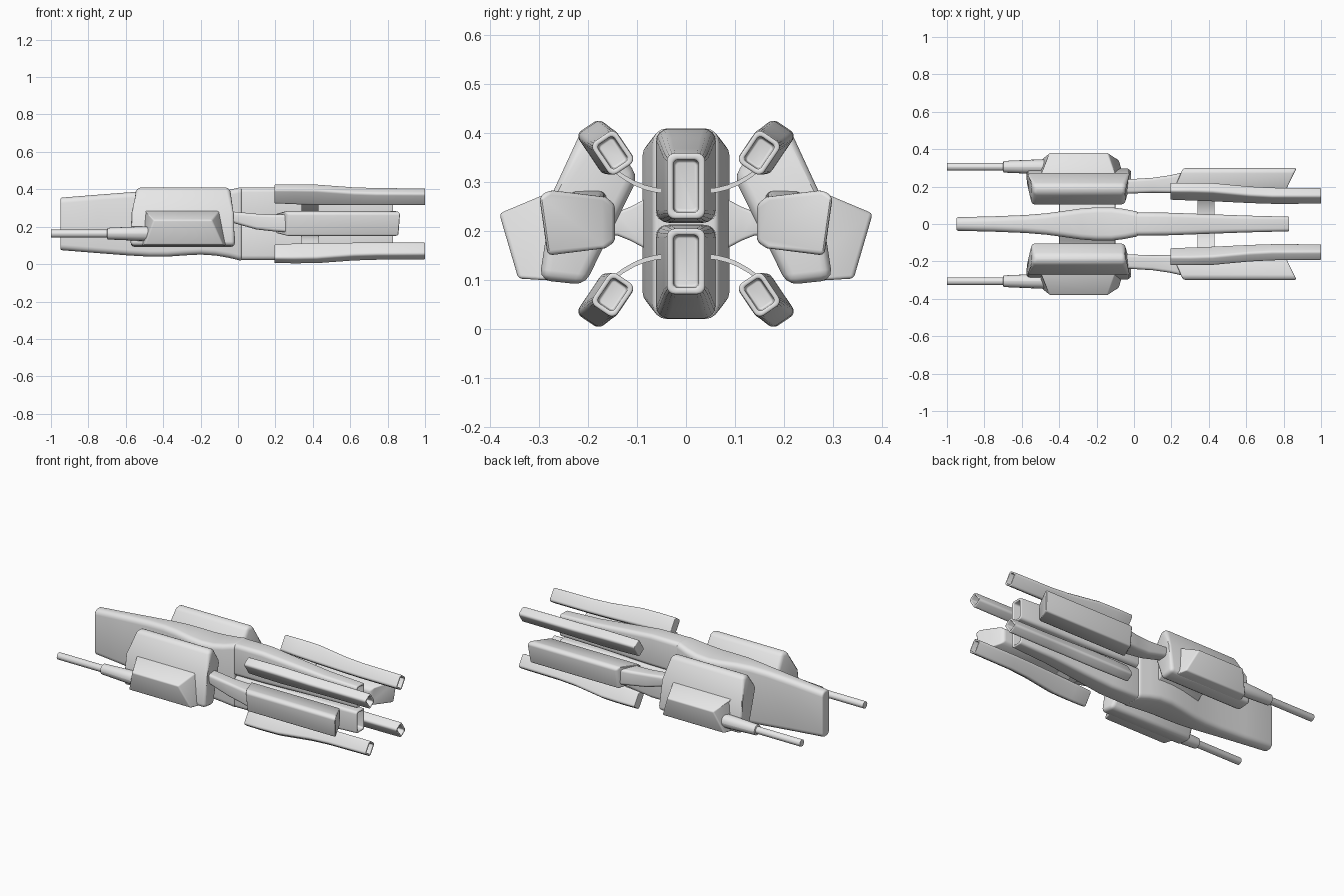
import bpy
import math

if "Cube" in bpy.data.objects:
    bpy.data.objects.remove(bpy.data.objects["Cube"], do_unlink=True)

MID = 0.215  # height of the horizontal symmetry plane

grey = bpy.data.materials.new("light_grey")
grey.use_nodes = True
grey.diffuse_color = (0.8, 0.8, 0.8, 1)
grey.node_tree.nodes["Principled BSDF"].inputs["Base Color"].default_value = (0.8, 0.8, 0.8, 1)


def finish(name, rings, bevel, mirror):
    """Skin a list of equal-length rings, then bevel, mirror and smooth."""
    n = len(rings[0])
    verts = [p for ring in rings for p in ring]
    faces = [list(range(n))[::-1], [len(verts) - n + i for i in range(n)]]
    for k in range(len(rings) - 1):
        for i in range(n):
            j = (i + 1) % n
            faces.append([k * n + i, k * n + j, k * n + n + j, k * n + n + i])
    mesh = bpy.data.meshes.new(name)
    mesh.from_pydata([(x, y, z - MID) for x, y, z in verts], [], faces)
    mesh.materials.append(grey)
    obj = bpy.data.objects.new(name, mesh)
    bpy.context.collection.objects.link(obj)
    obj.location.z = MID
    for o in bpy.context.selected_objects:
        o.select_set(False)
    obj.select_set(True)
    bpy.context.view_layer.objects.active = obj
    bpy.ops.object.mode_set(mode='EDIT')
    bpy.ops.mesh.select_all(action='SELECT')
    bpy.ops.mesh.normals_make_consistent(inside=False)
    bpy.ops.object.mode_set(mode='OBJECT')
    if bevel:
        b = obj.modifiers.new("bevel", 'BEVEL')
        b.width, b.segments, b.angle_limit = bevel, 3, math.radians(35)
        bpy.ops.object.modifier_apply(modifier=b.name)
    if mirror:
        m = obj.modifiers.new("mirror", 'MIRROR')
        m.use_axis = ('X' in mirror, 'Y' in mirror, 'Z' in mirror)
        m.use_mirror_merge = False
        bpy.ops.object.modifier_apply(modifier=m.name)
    bpy.ops.object.shade_smooth_by_angle(angle=math.radians(35))
    return obj


def ring(x, cy, cz, hy, hz, r, tilt=0, steps=4):
    """Rounded rectangle across the x axis, tilted about its centre."""
    r = min(r, hy, hz) * 0.999
    pts = []
    for q, (sy, sz) in enumerate([(1, 1), (-1, 1), (-1, -1), (1, -1)]):
        for s in range(steps + 1):
            a = math.radians(90) * (q + s / steps)
            y = sy * (hy - r) + r * math.cos(a)
            z = sz * (hz - r) + r * math.sin(a)
            pts.append((x, cy + y * math.cos(tilt) - z * math.sin(tilt),
                        cz + y * math.sin(tilt) + z * math.cos(tilt)))
    return pts


def loft(name, stations, bevel=0.0, mirror="", tilt=0):
    return finish(name, [ring(*s, tilt) for s in stations], bevel, mirror)


def prism(name, outline, bevel=0.0, mirror="Y"):
    """Outline points are (y, z, x start, x end)."""
    ends = [[(p[k], p[0], p[1]) for p in outline] for k in (2, 3)]
    return finish(name, ends, bevel, mirror)


# Central hull: narrow blade in front, swelling amidships
hull = [(-0.95, 0.036, 0.14), (-0.75, 0.041, 0.156), (-0.58, 0.048, 0.169),
        (-0.47, 0.057, 0.175), (-0.38, 0.069, 0.175), (-0.28, 0.083, 0.168),
        (-0.2, 0.089, 0.164), (-0.12, 0.089, 0.169), (-0.05, 0.08, 0.181),
        (0.0, 0.07, 0.193), (0.02, 0.067, 0.197)]
loft("hull", [(x, 0, MID, hy, hz, 0.03) for x, hy, hz in hull], 0.01)

# Twin rear engines with recessed nozzles
loft("engines", [(0.0, 0, 0.313, 0.062, 0.096, 0.025), (0.2, 0, 0.313, 0.06, 0.096, 0.025),
                 (0.38, 0, 0.305, 0.053, 0.086, 0.024), (0.6, 0, 0.296, 0.045, 0.073, 0.02),
                 (0.83, 0, 0.292, 0.039, 0.067, 0.016), (0.83, 0, 0.292, 0.026, 0.054, 0.01),
                 (0.76, 0, 0.292, 0.024, 0.052, 0.01)], 0.005, "Z")

# Four diagonal cannons with hollow muzzles
loft("cannons", [(0.195, 0.175, 0.375, 0.029, 0.046, 0.012), (0.3, 0.173, 0.373, 0.03, 0.05, 0.014),
                 (0.42, 0.17, 0.371, 0.031, 0.051, 0.014), (0.52, 0.163, 0.367, 0.031, 0.047, 0.014),
                 (0.62, 0.156, 0.363, 0.031, 0.043, 0.014), (0.74, 0.151, 0.361, 0.031, 0.041, 0.014),
                 (1.0, 0.15, 0.36, 0.03, 0.04, 0.014), (1.0, 0.15, 0.36, 0.02, 0.03, 0.008),
                 (0.94, 0.15, 0.36, 0.018, 0.028, 0.008)], 0.004, "YZ", math.radians(-34))

# Curved struts from engines to cannons
arc = [(0.04 + 0.11 * t, 0.282 + 0.045 * t ** 2) for t in (0, 0.2, 0.4, 0.6, 0.8, 1)]
strip = [(y, z + 0.005) for y, z in arc] + [(y, z - 0.005) for y, z in reversed(arc)]
prism("cannon_struts", [(y, z, 0.34, 0.43) for y, z in strip], 0, "YZ")

# Tilted side shields
prism("side_shields", [(0.098, 0.31, -0.55, -0.05), (0.165, 0.41, -0.54, -0.045),
                       (0.212, 0.41, -0.54, -0.045), (0.272, 0.28, -0.58, -0.015),
                       (0.3, 0.1, -0.575, -0.015), (0.207, 0.09, -0.575, -0.015)], 0.022)

# Faceted blisters on the shields
prism("blisters", [(0.21, 0.29, -0.5, -0.08), (0.27, 0.283, -0.5, -0.1),
                   (0.382, 0.236, -0.45, -0.14), (0.343, 0.103, -0.5, -0.08),
                   (0.21, 0.095, -0.53, -0.04)], 0.008)

# Pylons flaring from hull to shields
flare = [(0.06, 0.07), (0.09, 0.047), (0.115, 0.034), (0.14, 0.024), (0.2, 0.02)]
sides = [(y, MID + h) for y, h in flare] + [(y, MID - h) for y, h in reversed(flare)]
prism("pylons", [(y, z, -0.4, -0.1) for y, z in sides], 0.006)

# Forward guns: stepped barrels
loft("guns", [(x, 0.306, 0.163, r, r, r) for x, r in
              [(-1.0, 0.021), (-0.7, 0.021), (-0.698, 0.031), (-0.54, 0.038), (-0.4, 0.042)]],
     0.003, "Y")

# Outboard pods with slanted tails
prism("outboard_pods", [(0.145, 0.255, 0.2, 0.79), (0.165, 0.27, 0.2, 0.81),
                        (0.28, 0.284, 0.25, 0.86), (0.3, 0.27, 0.265, 0.87),
                        (0.283, 0.15, 0.26, 0.86), (0.165, 0.165, 0.2, 0.81),
                        (0.145, 0.178, 0.2, 0.79)], 0.01)

# Arms joining shields to outboard pods
loft("pod_arms", [(-0.1, 0.2, 0.255, 0.03, 0.025, 0.016), (-0.05, 0.2, 0.255, 0.038, 0.028, 0.016),
                  (0.1, 0.207, 0.227, 0.04, 0.042, 0.016), (0.19, 0.213, 0.22, 0.047, 0.045, 0.016),
                  (0.29, 0.222, 0.217, 0.06, 0.05, 0.016)], 0.005, "Y")
